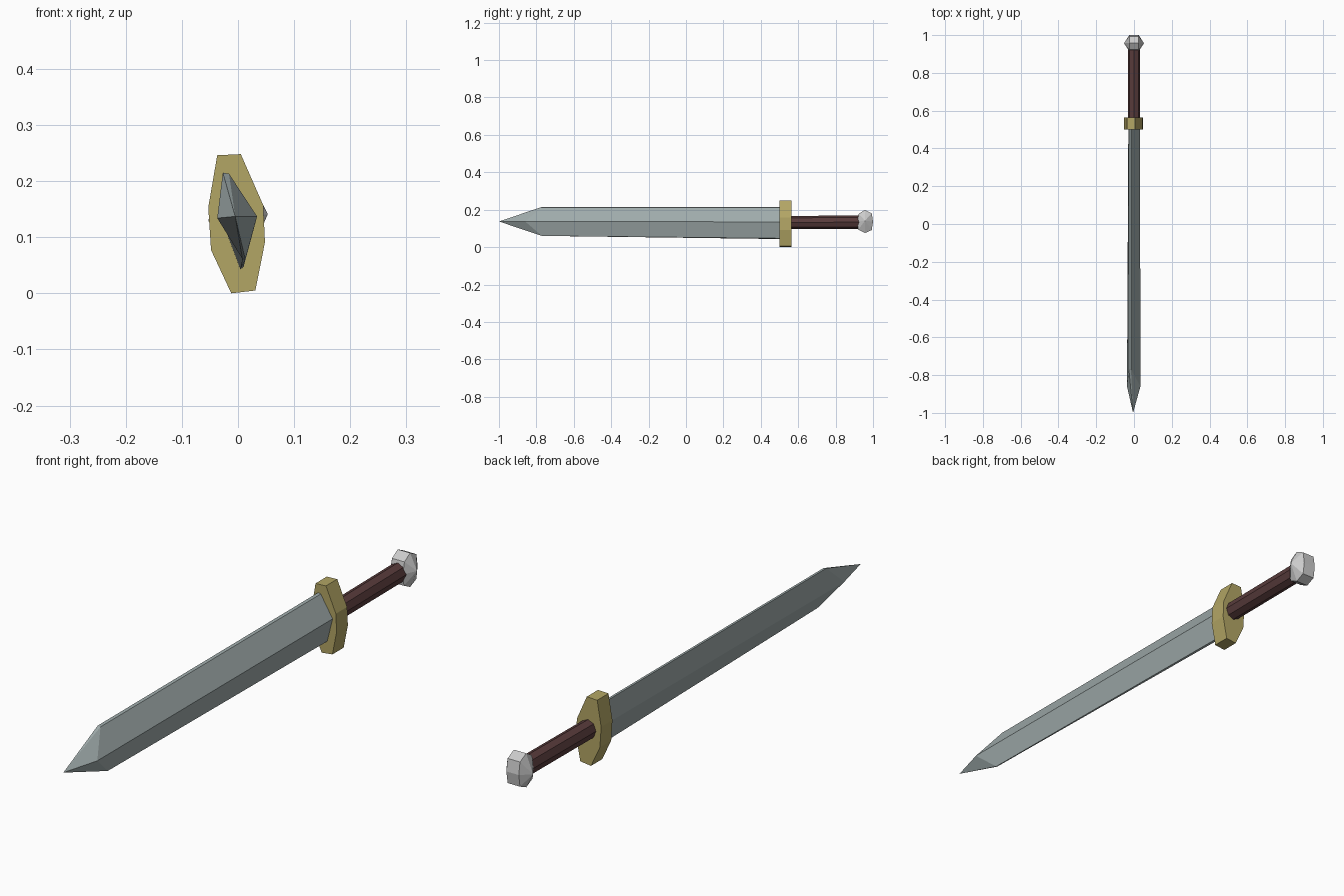
import bpy, bmesh, math

if "Cube" in bpy.data.objects:
    bpy.data.objects.remove(bpy.data.objects["Cube"])


def material(name, rgb):
    m = bpy.data.materials.new(name)
    m.diffuse_color = (*rgb, 1)
    m.use_nodes = True
    m.node_tree.nodes["Principled BSDF"].inputs["Base Color"].default_value = m.diffuse_color
    return m


def loft(name, rings, start=None, end=None, mat=None):
    """Skin equal-length rings of points; close each end with an apex or a flat cap."""
    bm = bmesh.new()
    loops = [[bm.verts.new(p) for p in ring] for ring in rings]
    n = len(loops[0])
    for a, b in zip(loops, loops[1:]):
        for i in range(n):
            j = (i + 1) % n
            bm.faces.new((a[i], a[j], b[j], b[i]))
    for loop, apex in ((loops[0], start), (loops[-1], end)):
        if apex:
            tip = bm.verts.new(apex)
            for i in range(n):
                bm.faces.new((loop[i], loop[(i + 1) % n], tip))
        else:
            bm.faces.new(loop)
    bmesh.ops.recalc_face_normals(bm, faces=bm.faces)
    mesh = bpy.data.meshes.new(name)
    bm.to_mesh(mesh)
    bm.free()
    ob = bpy.data.objects.new(name, mesh)
    bpy.context.collection.objects.link(ob)
    if mat:
        mesh.materials.append(mat)
    return ob


steel = material("steel", (0.35, 0.41, 0.41))
brass = material("brass", (0.45, 0.38, 0.13))
leather = material("leather", (0.10, 0.045, 0.045))

# Blade: flattened diamond section, shoulders set back from the ridges, pointed tip
shoulder = [(-0.027, -0.77, 0.215), (-0.016, -0.77, 0.213), (0.034, -0.86, 0.137),
            (0.013, -0.77, 0.060), (0.008, -0.77, 0.061), (-0.037, -0.86, 0.134)]
base = [(-0.027, 0.51, 0.215), (-0.016, 0.51, 0.213), (0.032, 0.51, 0.135),
        (0.010, 0.51, 0.047), (0.004, 0.51, 0.043), (-0.030, 0.51, 0.134)]
loft("blade", [shoulder, base], start=(-0.005, -1.0, 0.137), mat=steel)

# Guard: slightly tilted eight-sided plate
outline = [(-0.037, 0.246), (0.005, 0.248), (0.045, 0.157), (0.048, 0.091),
           (0.031, 0.005), (-0.012, 0.0), (-0.048, 0.077), (-0.053, 0.153)]
loft("guard", [[(x, y, z) for x, z in outline] for y in (0.50, 0.565)], mat=brass)

# Grip: octagonal rod
def octagon(y, z, rx, rz):
    return [(rx * math.cos(k * math.tau / 8), y, z + rz * math.sin(k * math.tau / 8))
            for k in range(8)]

loft("grip", [octagon(0.56, 0.131, 0.032, 0.035), octagon(0.93, 0.134, 0.032, 0.036)],
     mat=leather)

# Pommel: octagonal wheel lying across the grip, with a pointed boss on each side
rim = [(0.043, 0.0), (0.036, 0.045), (0.0, 0.063), (-0.033, 0.043),
       (-0.042, 0.0), (-0.036, -0.043), (0.0, -0.061), (0.036, -0.045)]
yc, zc = 0.957, 0.136
loft("pommel", [[(x, yc + dy, zc + dz) for dy, dz in rim] for x in (-0.025, 0.025)],
     start=(-0.053, yc, 0.130), end=(0.053, yc, 0.141))
